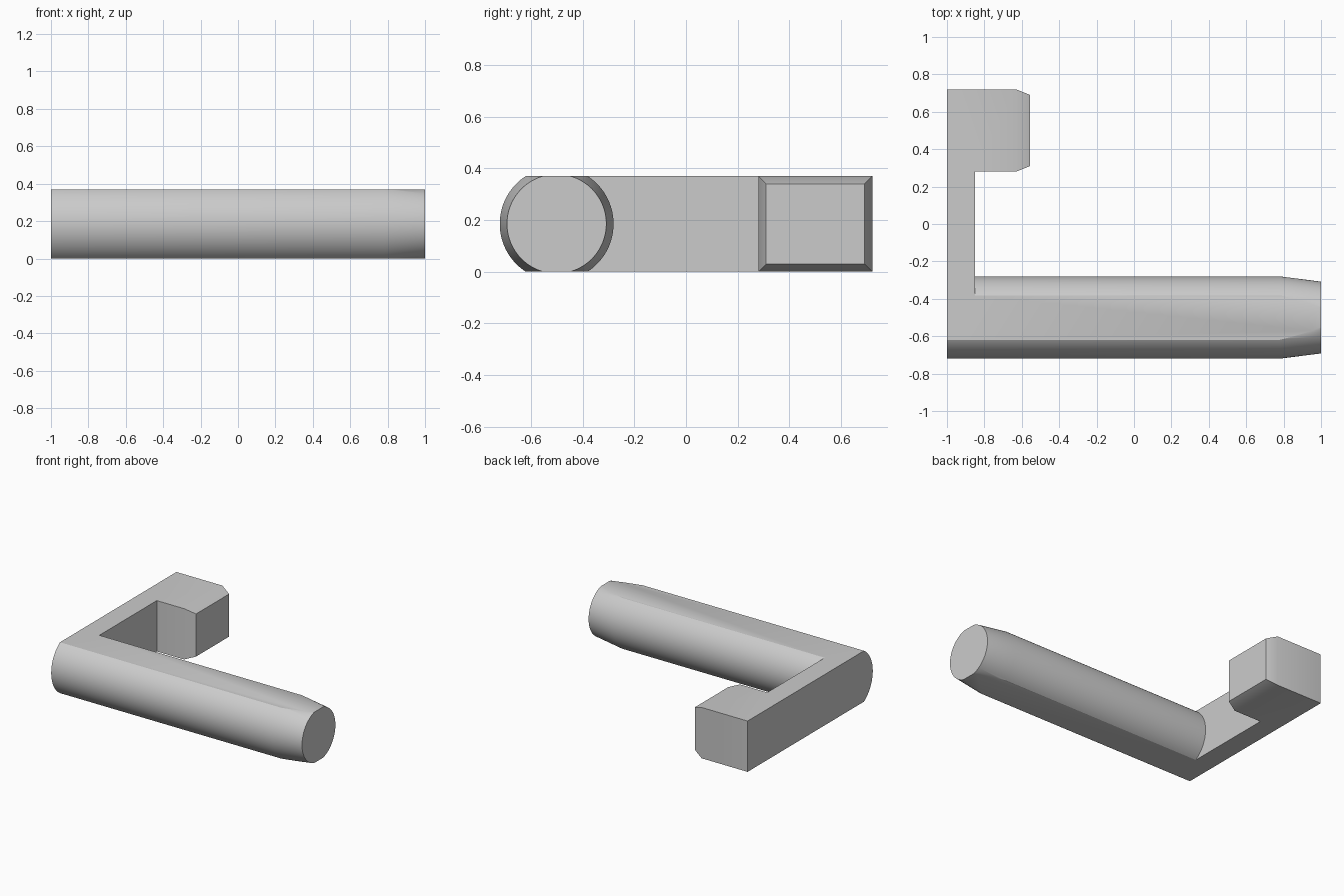
import bpy, bmesh, math
from mathutils import Vector, Matrix

if "Cube" in bpy.data.objects:
    bpy.data.objects.remove(bpy.data.objects["Cube"], do_unlink=True)

H = 0.37          # thickness of the flat bar
ROD_Y = -0.5      # axis of the rod

grey = bpy.data.materials.new("plain grey")
grey.use_nodes = True
grey.diffuse_color = (0.6, 0.6, 0.6, 1)
grey.node_tree.nodes["Principled BSDF"].inputs["Base Color"].default_value = (0.6, 0.6, 0.6, 1)


def make_object(name, bm):
    bmesh.ops.recalc_face_normals(bm, faces=bm.faces[:])
    mesh = bpy.data.meshes.new(name)
    bm.to_mesh(mesh)
    bm.free()
    mesh.materials.append(grey)
    obj = bpy.data.objects.new(name, mesh)
    bpy.context.collection.objects.link(obj)
    return obj


def loft(bm, rings):
    """Skin a list of equal-length rings and cap both ends."""
    loops = [[bm.verts.new(p) for p in ring] for ring in rings]
    for a, b in zip(loops, loops[1:]):
        for i in range(len(a)):
            j = (i + 1) % len(a)
            bm.faces.new((a[i], a[j], b[j], b[i]))
    bm.faces.new(loops[0])
    bm.faces.new(loops[-1])


def circle(x, r, n=128):
    angles = [2 * math.pi * (i + 0.5) / n for i in range(n)]
    return [(x, ROD_Y + r * math.cos(a), H / 2 + r * math.sin(a)) for a in angles]


def rectangle(x, y0, y1, inset=0):
    lo, hi, top = y0 + inset, y1 - inset, H - inset
    return [(x, lo, inset), (x, hi, inset), (x, hi, top), (x, lo, top)]


# Rod with a tapered tip, planed flat above and below
bm = bmesh.new()
loft(bm, [circle(-1, 0.22), circle(0.78, 0.22), circle(1, 0.192)])
for z, direction in ((0, -1), (H, 1)):
    cut = bmesh.ops.bisect_plane(bm, geom=bm.verts[:] + bm.edges[:] + bm.faces[:],
                                 plane_co=(0, 0, z), plane_no=(0, 0, direction),
                                 clear_outer=True)
    rim = [e for e in cut["geom_cut"] if isinstance(e, bmesh.types.BMEdge)]
    bmesh.ops.holes_fill(bm, edges=rim, sides=0)
handle = make_object("lever_handle", bm)

# Flat arm joining the rod to the block
bm = bmesh.new()
loft(bm, [rectangle(-1, ROD_Y, 0.72), rectangle(-0.85, ROD_Y, 0.72)])
arm = make_object("arm", bm)

# End block with a chamfered face
bm = bmesh.new()
loft(bm, [rectangle(-1, 0.28, 0.72), rectangle(-0.63, 0.28, 0.72),
          rectangle(-0.555, 0.28, 0.72, 0.03)])
block = make_object("end_block", bm)

# Fuse the parts into one solid
bpy.context.view_layer.objects.active = handle
handle.select_set(True)
for part in (arm, block):
    mod = handle.modifiers.new("join", 'BOOLEAN')
    mod.operation = 'UNION'
    mod.solver = 'EXACT'
    mod.object = part
    bpy.ops.object.modifier_apply(modifier=mod.name)
    bpy.data.objects.remove(part, do_unlink=True)

# Merge coplanar faces left by the joins
bm = bmesh.new()
bm.from_mesh(handle.data)
bmesh.ops.remove_doubles(bm, verts=bm.verts[:], dist=0.0001)
bmesh.ops.dissolve_limit(bm, angle_limit=math.radians(0.5),
                         verts=bm.verts[:], edges=bm.edges[:])
bm.to_mesh(handle.data)
bm.free()
bpy.ops.object.shade_smooth_by_angle(angle=math.radians(30))
